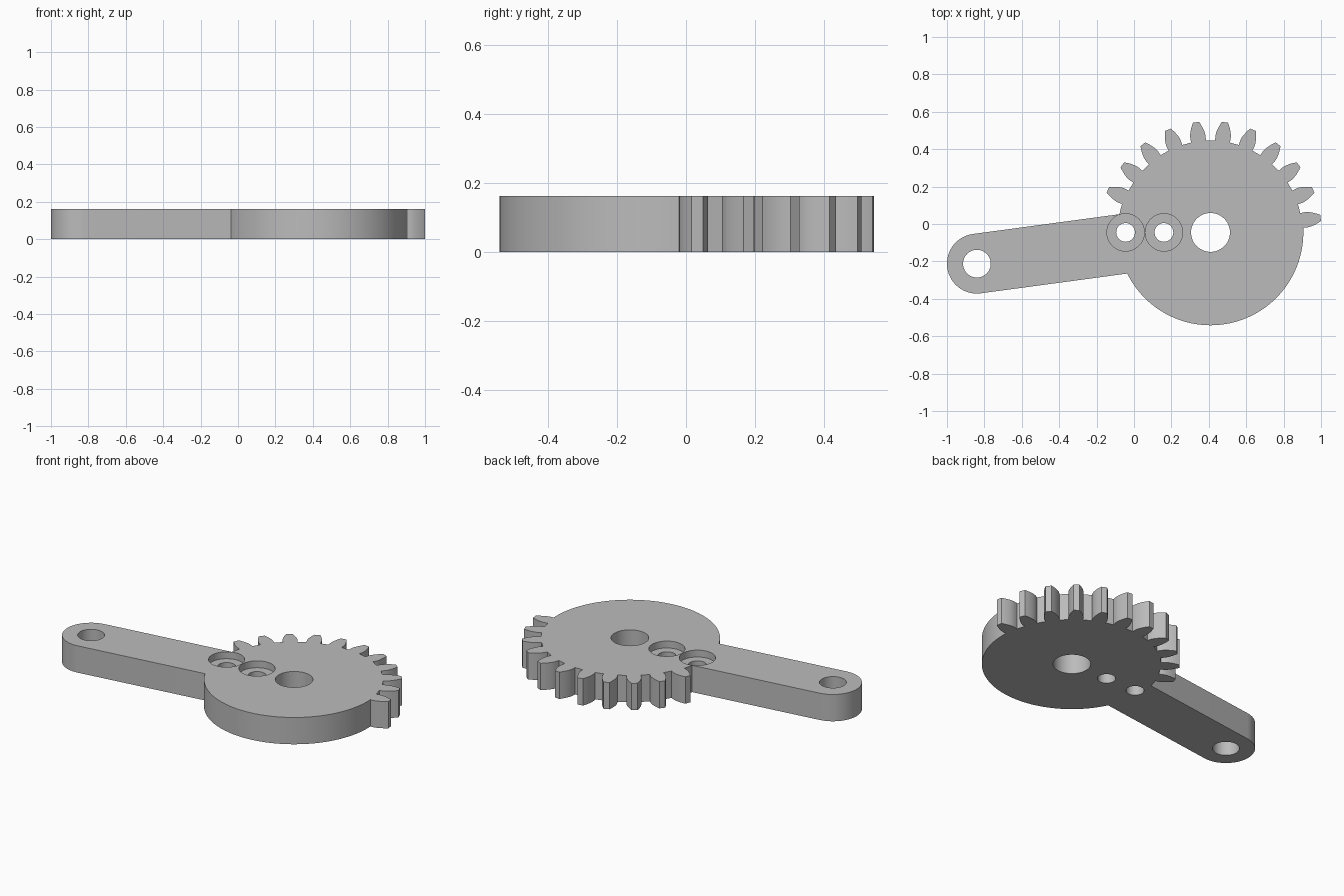
import bpy, bmesh
from math import sin, cos, tan, acos, asin, sqrt, pi, radians

default = bpy.data.objects.get("Cube")
if default:
    bpy.data.objects.remove(default, do_unlink=True)

THICK = 0.163
GEAR = (0.409, -0.045)        # hub centre
ARM = (-0.84, -0.212)         # arm eye centre
ARM_R = 0.16
DISC_R = 0.4965
PITCH_TEETH, SHOWN_TEETH = 24, 11
MODULE = 0.0457
ROOT_R, TIP_R = 10.75 * MODULE, 13 * MODULE
BASE_R = 12 * MODULE * cos(radians(20))

grey = bpy.data.materials.new("plain grey")
grey.use_nodes = True
grey.diffuse_color = (0.5, 0.5, 0.5, 1)
grey.node_tree.nodes["Principled BSDF"].inputs["Base Color"].default_value = (0.5, 0.5, 0.5, 1)


def polar(centre, r, a):
    return (centre[0] + r * cos(a), centre[1] + r * sin(a))


def arc(centre, r, a0, a1, n):
    return [polar(centre, r, a0 + (a1 - a0) * i / n) for i in range(n + 1)]


def prism(name, outline, z0, z1):
    """Extrude a closed outline between two heights."""
    bm = bmesh.new()
    face = bm.faces.new([bm.verts.new((x, y, z0)) for x, y in outline])
    new = bmesh.ops.extrude_face_region(bm, geom=[face])["geom"]
    for v in new:
        if isinstance(v, bmesh.types.BMVert):
            v.co.z = z1
    bmesh.ops.recalc_face_normals(bm, faces=bm.faces)
    mesh = bpy.data.meshes.new(name)
    bm.to_mesh(mesh)
    bm.free()
    mesh.materials.append(grey)
    obj = bpy.data.objects.new(name, mesh)
    bpy.context.collection.objects.link(obj)
    return obj


def flank_angle(r):
    """Half the angular width of an involute tooth at radius r."""
    def involute(p):
        return tan(p) - p
    pressure = acos(min(1, BASE_R / r))
    return pi / (2 * PITCH_TEETH) + involute(radians(20)) - involute(pressure)


# Toothed sector: each tooth climbs one flank and descends the other
radii = [ROOT_R] + [BASE_R + (TIP_R - BASE_R) * i / 6 for i in range(7)]
step = 2 * pi / PITCH_TEETH
outline = []
for i in range(SHOWN_TEETH):
    mid = (i + 0.5) * step
    rise = radii[1:] if i == 0 else radii
    fall = radii[1:] if i == SHOWN_TEETH - 1 else radii
    outline += [polar(GEAR, r, mid - flank_angle(r)) for r in rise]
    outline += [polar(GEAR, r, mid + flank_angle(r)) for r in reversed(fall)]

# Plain rim, rounded arm, then plain rim back round to the first tooth
tilt = radians(7.5)
spread = asin(ARM_R / DISC_R)
last = (SHOWN_TEETH - 0.5) * step + flank_angle(ROOT_R)
first = 0.5 * step - flank_angle(ROOT_R)
outline += arc(GEAR, DISC_R, last, pi + tilt - spread, 4)
outline += arc(ARM, ARM_R, tilt + pi / 2, tilt + 3 * pi / 2, 32)
outline += arc(GEAR, DISC_R, pi + tilt + spread, 2 * pi + first, 64)

body = prism("geared_lever", outline, 0, THICK)

# Bores and counterbored screw holes: centre, radius, bottom height
FLOOR = THICK - 0.042
holes = [(GEAR, 0.104, -0.1), (ARM, 0.074, -0.1)]
for x in (-0.045, 0.16):
    holes += [((x, -0.045), 0.05, -0.1), ((x, -0.045), 0.1, FLOOR)]

bpy.context.view_layer.objects.active = body
for centre, r, bottom in holes:
    cutter = prism("hole_cutter", arc(centre, r, 0, 2 * pi, 48)[:-1], bottom, THICK + 0.1)
    cutter.hide_render = True
    cut = body.modifiers.new("hole", 'BOOLEAN')
    cut.operation = 'DIFFERENCE'
    cut.solver = 'EXACT'
    cut.object = cutter
    bpy.ops.object.modifier_apply(modifier=cut.name)
    bpy.data.objects.remove(cutter, do_unlink=True)

# Smooth the curved walls, keep the rims crisp
for o in bpy.context.selected_objects:
    o.select_set(False)
body.select_set(True)
bpy.ops.object.shade_smooth_by_angle(angle=radians(30))
